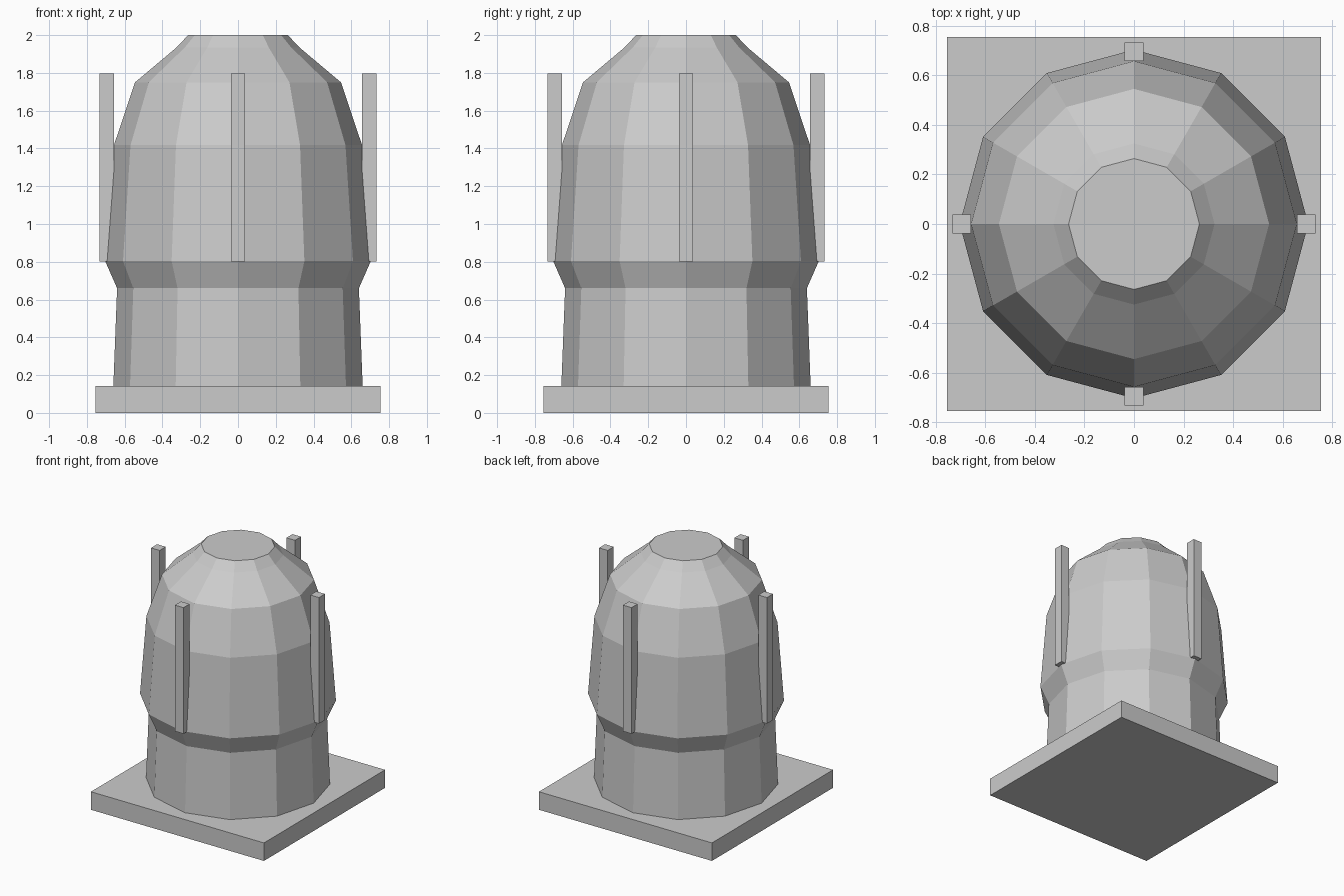
import bpy
import bmesh
from math import cos, sin, pi
from mathutils import Matrix, Vector

cube = bpy.data.objects.get("Cube")
if cube:
    bpy.data.objects.remove(cube, do_unlink=True)

# Single plain grey for everything
grey = bpy.data.materials.new("plain_grey")
grey.use_nodes = True
colour = (0.6, 0.6, 0.6, 1.0)
grey.diffuse_color = colour
grey.node_tree.nodes["Principled BSDF"].inputs["Base Color"].default_value = colour


def finish(name, bm):
    bmesh.ops.recalc_face_normals(bm, faces=bm.faces)
    mesh = bpy.data.meshes.new(name)
    bm.to_mesh(mesh)
    bm.free()
    mesh.materials.append(grey)
    obj = bpy.data.objects.new(name, mesh)
    bpy.context.collection.objects.link(obj)
    return obj


def box(name, centre, size):
    bm = bmesh.new()
    matrix = Matrix.Translation(centre) @ Matrix.Diagonal((*size, 1))
    bmesh.ops.create_cube(bm, size=1, matrix=matrix)
    return finish(name, bm)


def lathe(name, profile, sides):
    bm = bmesh.new()
    rings = []
    for r, z in profile:
        angles = [2 * pi * i / sides for i in range(sides)]
        rings.append([bm.verts.new((r * cos(a), r * sin(a), z)) for a in angles])
    for low, high in zip(rings, rings[1:]):
        for i in range(sides):
            j = (i + 1) % sides
            bm.faces.new((low[i], low[j], high[j], high[i]))
    bm.faces.new(rings[0][::-1])
    bm.faces.new(rings[-1])
    return finish(name, bm)


# Square plinth
BASE_TOP = 0.142
box("base_plate", (0, 0, BASE_TOP / 2), (1.51, 1.51, BASE_TOP))

# Twelve-sided tower with flared belt and domed, flat-topped roof
lathe("domed_tower", [
    (0.66, BASE_TOP), (0.64, 0.66), (0.703, 0.803), (0.657, 1.417),
    (0.545, 1.75), (0.325, 1.935), (0.264, 2.0),
], 12)

# Four upright posts standing on the belt
for side, direction in (("left", (1, 0)), ("right", (-1, 0)),
                        ("front", (0, -1)), ("back", (0, 1))):
    centre = Vector((*direction, 0)) * 0.695 + Vector((0, 0, 1.3))
    box(side + "_post", centre, (0.075, 0.075, 0.995))
